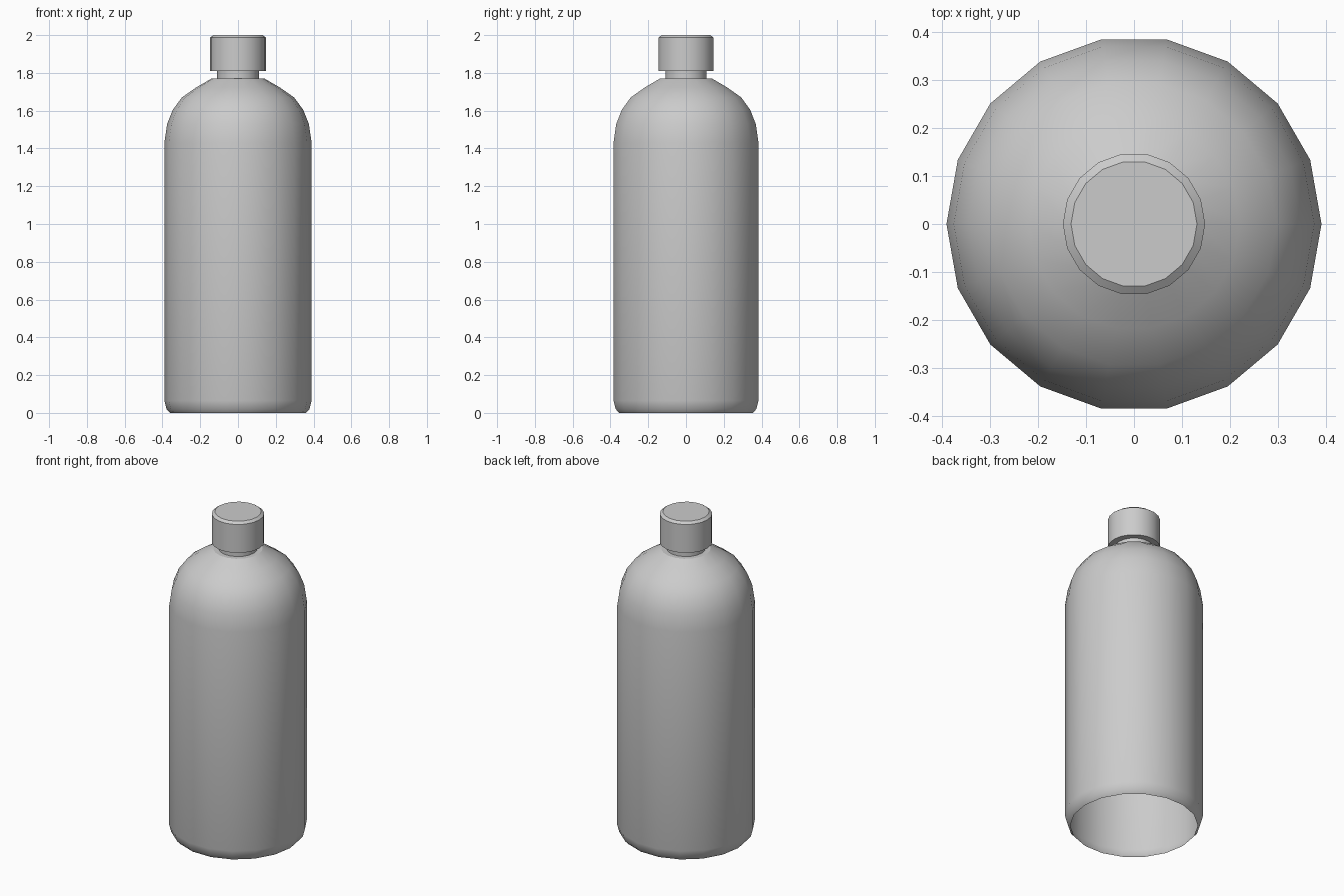
import bpy
import math

cube = bpy.data.objects.get("Cube")
if cube:
    bpy.data.objects.remove(cube, do_unlink=True)

SIDES = 18

grey = bpy.data.materials.new("light grey")
grey.use_nodes = True
colour = (0.6, 0.6, 0.6, 1)
grey.diffuse_color = colour
grey.node_tree.nodes["Principled BSDF"].inputs["Base Color"].default_value = colour


def lathe(name, profile, cap_top=False):
    """Revolve a (radius, height) profile, listed bottom to top, around z."""
    turns = [2 * math.pi * i / SIDES for i in range(SIDES)]
    verts = [(r * math.cos(a), r * math.sin(a), z) for r, z in profile for a in turns]
    faces = []
    for ring in range(len(profile) - 1):
        low, high = ring * SIDES, (ring + 1) * SIDES
        for i in range(SIDES):
            j = (i + 1) % SIDES
            faces.append((low + i, low + j, high + j, high + i))
    if cap_top:
        faces.append(tuple(range(len(verts) - SIDES, len(verts))))
    mesh = bpy.data.meshes.new(name)
    mesh.from_pydata(verts, [], faces)
    mesh.materials.append(grey)
    obj = bpy.data.objects.new(name, mesh)
    bpy.context.collection.objects.link(obj)
    bpy.ops.object.select_all(action="DESELECT")
    obj.select_set(True)
    bpy.context.view_layer.objects.active = obj
    bpy.ops.object.shade_smooth_by_angle(angle=math.radians(30))
    return obj


# Hollow body, open underneath, with a rounded foot and shoulder
lathe("bottle_body", [
    (0.36, 0), (0.378, 0.02), (0.39, 0.065), (0.39, 1.43),
    (0.375, 1.53), (0.345, 1.605), (0.297, 1.67), (0.22, 1.724),
    (0.14, 1.77), (0.11, 1.77),
])

# Short neck
lathe("neck", [(0.11, 1.77), (0.11, 1.81)])

# Screw cap with a bevelled top edge
lathe("cap", [(0.11, 1.81), (0.148, 1.81), (0.148, 1.987), (0.131, 2)], cap_top=True)
